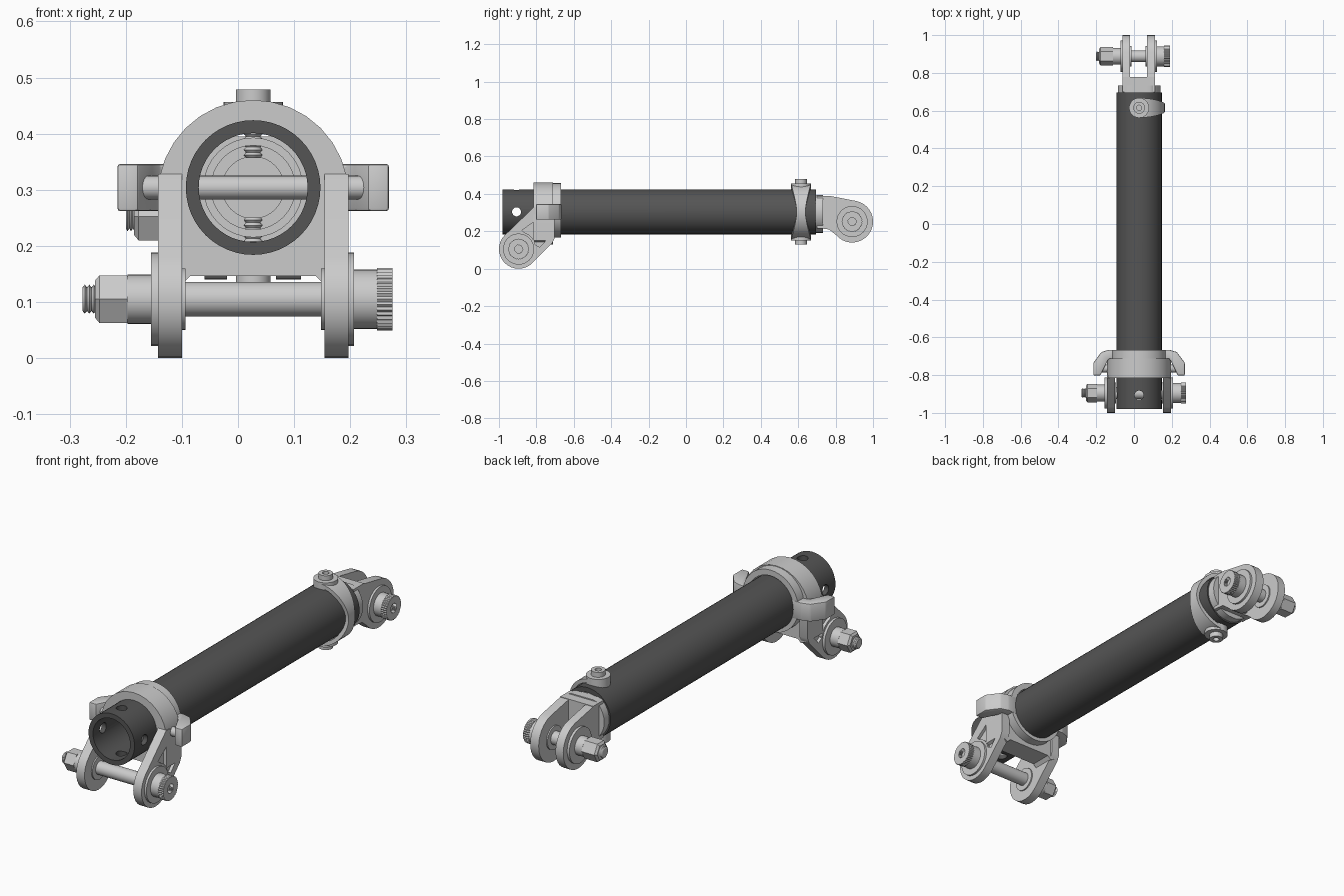
import bpy, bmesh
from math import sin, cos, pi, radians

cube = bpy.data.objects.get("Cube")
if cube:
    bpy.data.objects.remove(cube)

CX, CZ = 0.027, 0.304          # tube axis
made = []


def material(name, value):
    m = bpy.data.materials.new(name)
    m.use_nodes = True
    color = (value, value, value, 1)
    m.diffuse_color = color
    m.node_tree.nodes["Principled BSDF"].inputs["Base Color"].default_value = color
    return m


STEEL = material("light grey metal", 0.6)
DARK = material("dark grey tube", 0.09)


def finish(name, bm, mat):
    bmesh.ops.recalc_face_normals(bm, faces=bm.faces)
    me = bpy.data.meshes.new(name)
    bm.to_mesh(me)
    bm.free()
    me.materials.append(mat)
    ob = bpy.data.objects.new(name, me)
    bpy.context.collection.objects.link(ob)
    made.append(ob)
    return ob


def lathe(name, profile, axis, center, mat=STEEL, segs=32, closed=False, knurl=0.0):
    """Revolve (position, radius) pairs about an axis; center gives the other two coordinates."""
    bm = bmesh.new()
    u, v = (axis + 1) % 3, (axis + 2) % 3
    rings = []
    for t, r in profile:
        ring = []
        for i in range(segs):
            a = 2 * pi * i / segs
            rr = r - knurl * (i % 2)
            co = list(center)
            co[axis] = t
            co[u] += rr * cos(a)
            co[v] += rr * sin(a)
            ring.append(bm.verts.new(co))
        rings.append(ring)
    pairs = list(zip(rings, rings[1:]))
    if closed:
        pairs.append((rings[-1], rings[0]))
    else:
        bm.faces.new(rings[0])
        bm.faces.new(rings[-1])
    for p, q in pairs:
        for i in range(segs):
            j = (i + 1) % segs
            bm.faces.new((p[i], p[j], q[j], q[i]))
    return finish(name, bm, mat)


def rod(name, axis, center, lo, hi, r, **kw):
    return lathe(name, [(lo, r), (hi, r)], axis, center, **kw)


def prism(name, pts, axis, lo, hi, mat=STEEL, bevel=0.0):
    """Extrude a flat outline along an axis."""
    bm = bmesh.new()
    verts = []
    for p in pts:
        co = list(p)
        co.insert(axis, lo)
        verts.append(bm.verts.new(co))
    face = bm.faces.new(verts)
    out = bmesh.ops.extrude_face_region(bm, geom=[face])
    shift = [0, 0, 0]
    shift[axis] = hi - lo
    bmesh.ops.translate(bm, vec=shift, verts=[g for g in out["geom"] if isinstance(g, bmesh.types.BMVert)])
    if bevel:
        bmesh.ops.bevel(bm, geom=bm.edges[:], offset=bevel, segments=2, profile=0.5, affect='EDGES')
    return finish(name, bm, mat)


def arc(cx, cy, r, a0, a1, n=16):
    return [(cx + r * cos(radians(a0 + (a1 - a0) * i / n)),
             cy + r * sin(radians(a0 + (a1 - a0) * i / n))) for i in range(n + 1)]


def cut(ob, *cutters):
    for c in cutters:
        mod = ob.modifiers.new("cut", 'BOOLEAN')
        mod.operation, mod.solver, mod.object = 'DIFFERENCE', 'EXACT', c
        bpy.context.view_layer.objects.active = ob
        bpy.ops.object.modifier_apply(modifier=mod.name)
        made.remove(c)
        bpy.data.objects.remove(c)


def thread(lo, hi, r, depth=0.005, turns=4):
    step = (hi - lo) / (2 * turns)
    return [(lo + step * i, r - depth * ((i + 1) % 2)) for i in range(2 * turns + 1)]


# Main tube with four cross holes at the front
tube = lathe("tube", [(-0.98, 0.12), (0.695, 0.12), (0.695, 0.097), (-0.98, 0.097)],
             1, (CX, 0, CZ), DARK, 48, True)
cut(tube,
    rod("hole_x", 0, (0, -0.906, CZ), -0.2, 0.3, 0.024),
    rod("hole_z", 2, (CX, -0.906, 0), 0.1, 0.5, 0.024))

# Front yoke: arched collar, rear ring and lower web
arch = [(CX - 0.17, 0.15)] + [(CX - 0.128, 0.13), (CX - 0.112, 0.146), (CX + 0.112, 0.146), (CX + 0.128, 0.13)]
arch += [(CX + 0.17, 0.15)] + arc(CX, 0.29, 0.17, 0, 180)
collar = prism("yoke_collar", arch, 1, -0.815, -0.712)
cut(collar, rod("bore", 1, (CX, 0, CZ), -1, 0, 0.119, segs=48))
lathe("yoke_rear_ring", [(-0.72, 0.145), (-0.668, 0.145), (-0.668, 0.118), (-0.72, 0.118)],
      1, (CX, 0, CZ + 0.008), segs=40, closed=True)

FY, FZ = -0.895, 0.105         # front pivot
arm = arc(FY, FZ, 0.105, 135, 315) + [(-0.715, 0.137), (-0.702, 0.165), (-0.702, 0.31), (-0.815, 0.328)]
pocket = [(-0.877, 0.205), (-0.797, 0.262), (-0.72, 0.262), (-0.72, 0.182), (-0.782, 0.115), (-0.808, 0.13)]
pocket += arc(FY, FZ, 0.094, 20, 72, 6)
for side, s in (("left", 1), ("right", -1)):
    # Yoke arm with a shallow recess on its outer face
    a, b = sorted((CX + s * 0.127, CX + s * 0.17))
    plate = prism("yoke_arm_" + side, arm, 0, a, b)
    a, b = sorted((CX + s * 0.156, CX + s * 0.2))
    cut(plate, prism("recess", pocket, 0, a, b))
    # Hooked ear holding the cross pin
    ear = [(0.242, -0.802), (0.242, -0.735), (0.2, -0.678), (0.16, -0.666), (0.11, -0.666),
           (0.12, -0.71), (0.165, -0.72), (0.182, -0.755), (0.205, -0.802)]
    prism("ear_" + side, [(CX + s * x, y) for x, y in ear], 2, 0.262, 0.346, bevel=0.005)
rod("cross_pin", 0, (0, -0.765, CZ), CX - 0.2, CX + 0.2, 0.021)


def pivot_bolt(name, y, z, outer, inner, tip, nut, bush, head, knurl, end):
    """Bolt through both lugs: thread, nut, bushes, flanges and knurled head."""
    c = (0, y, z)
    lo, hi = outer
    rod(name + "_shaft", 0, c, nut, head, 0.031)
    lathe(name + "_thread", thread(tip, nut + 0.01, 0.026), 0, c, segs=20)
    lathe(name + "_nut", [(nut, 0.038), (nut + 0.008, 0.049), (bush, 0.049)], 0, c, segs=6)
    rod(name + "_spacer", 0, c, bush, lo, 0.044)
    for tag, p, q in (("right", lo - 0.012, lo), ("left", hi, hi + 0.01)):
        rod(name + "_flange_" + tag, 0, c, p, q, 0.083)
    for tag, p, q in (("right", inner[0], inner[0] + 0.006), ("left", inner[1] - 0.006, inner[1])):
        rod(name + "_inner_washer_" + tag, 0, c, p, q, 0.055)
    rod(name + "_head_collar", 0, c, head, knurl, 0.053)
    lathe(name + "_knurled_head",
          [(knurl, 0.056), (end, 0.056), (end, 0.023), (end - 0.018, 0.023)],
          0, c, segs=72, knurl=0.003)


pivot_bolt("front_bolt", FY, FZ, (-0.143, 0.197), (-0.1, 0.154), -0.277, -0.255, -0.197, 0.205, 0.248, 0.275)

# Rear fitting: hollow plug, shoulder, web and two lugs
RY, RZ = 0.888, 0.252
lathe("plug", [(0.55, 0.089), (0.70, 0.089), (0.70, 0.055), (0.66, 0.055), (0.66, 0.075), (0.55, 0.075)],
      1, (CX, 0, CZ), closed=True)
rod("plug_floor", 1, (CX, 0, CZ), 0.675, 0.70, 0.06)
shoulder = [(x, min(max(z, 0.192), 0.395)) for x, z in arc(CX, CZ, 0.113, 0, 350, 35)]
prism("rear_shoulder", shoulder, 1, 0.69, 0.732)
web = [(-0.06, 0.215), (0.112, 0.215), (0.112, 0.39), (-0.06, 0.39)]
prism("rear_web", web, 1, 0.70, 0.777)
lug = arc(RY, RZ, 0.112, -140, 80, 20) + [(0.775, 0.388), (0.725, 0.39), (0.725, 0.215), (0.765, 0.21)]
prism("rear_lug_right", lug, 0, -0.06, -0.02)
prism("rear_lug_left", lug, 0, 0.068, 0.112)
pivot_bolt("rear_bolt", RY, RZ, (-0.06, 0.112), (-0.02, 0.068), -0.2, -0.185, -0.11, 0.122, 0.16, 0.19)

# Clamp strap around the left side of the tube, narrow at its middle
bm = bmesh.new()
sections = []
for i in range(25):
    a = pi / 2 - pi * i / 24
    w = 0.023 + 0.029 * abs(sin(a)) ** 1.5
    sections.append([bm.verts.new((CX + r * cos(a), 0.615 + y, CZ + (r + 0.01 * abs(sin(a))) * sin(a)))
                     for r, y in ((0.118, -w), (0.136, -w), (0.136, w), (0.118, w))])
for p, q in zip(sections, sections[1:]):
    for k in range(4):
        bm.faces.new((p[k], p[(k + 1) % 4], q[(k + 1) % 4], q[k]))
bm.faces.new(sections[0])
bm.faces.new(sections[-1])
finish("clamp_strap", bm, STEEL)

# Clamp pads and socket screws, above and below
for tag, s in (("top", 1), ("bottom", -1)):
    c = (CX, 0.615, 0)
    rod("clamp_pad_" + tag, 2, c, CZ + s * 0.104, CZ + s * 0.152, 0.053)
    lathe("clamp_screw_head_" + tag,
          [(CZ + s * t, r) for t, r in ((0.15, 0.031), (0.175, 0.031), (0.175, 0.014), (0.16, 0.014))], 2, c)
    lathe("clamp_screw_thread_" + tag,
          [(CZ + s * t, r) for t, r in thread(0.053, 0.11, 0.017, 0.004, 6)], 2, c, segs=16)

# Smooth round surfaces, keep hard edges
bpy.ops.object.select_all(action='DESELECT')
for ob in made:
    ob.select_set(True)
bpy.context.view_layer.objects.active = made[0]
bpy.ops.object.shade_smooth_by_angle(angle=radians(30))
